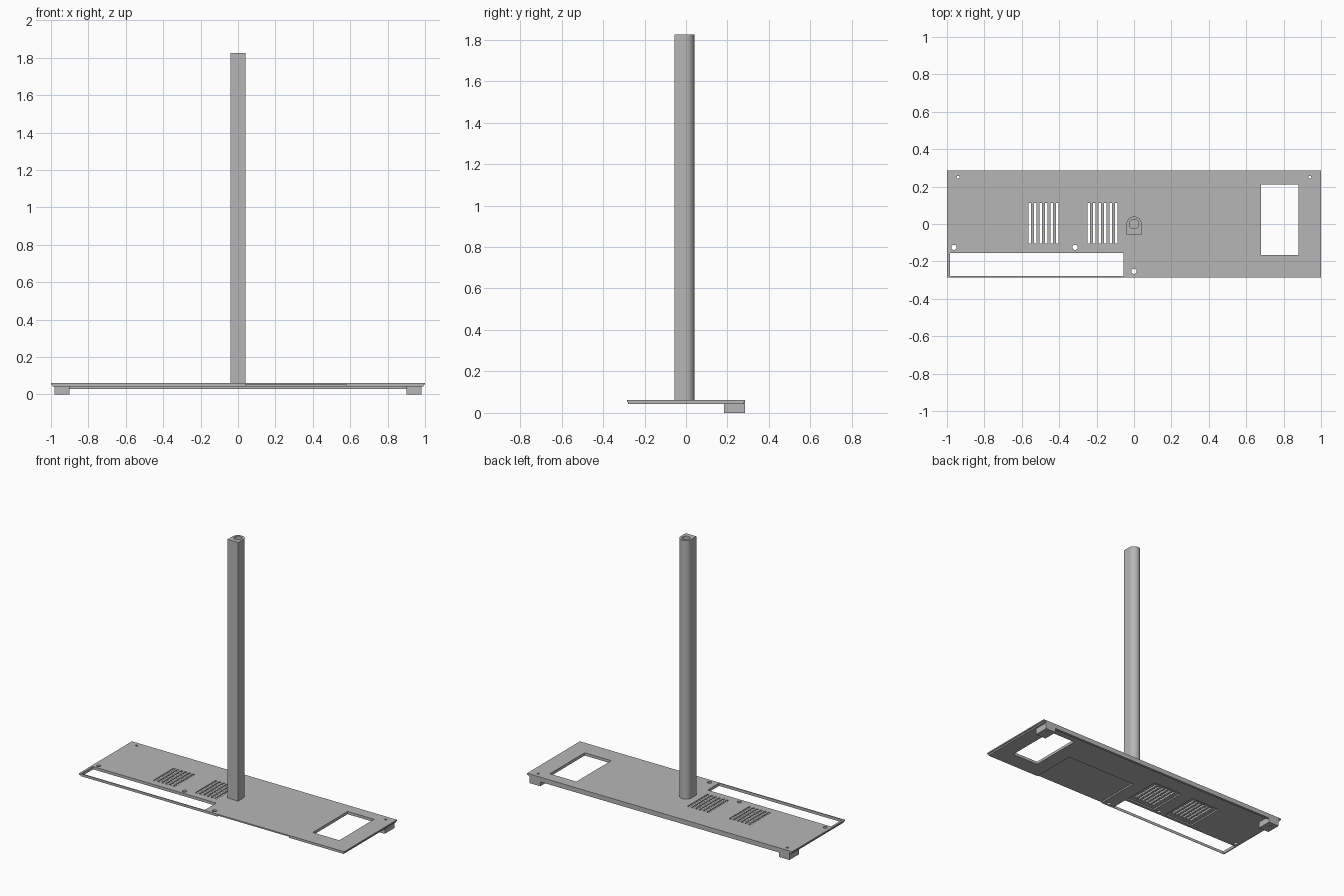
import bpy, bmesh, math
from mathutils import Matrix

if "Cube" in bpy.data.objects:
    bpy.data.objects.remove(bpy.data.objects["Cube"])

grey = bpy.data.materials.new("light_grey")
grey.diffuse_color = (0.47, 0.47, 0.47, 1)
grey.use_nodes = True
grey.node_tree.nodes["Principled BSDF"].inputs["Base Color"].default_value = grey.diffuse_color


def box(bm, x0, x1, y0, y1, z0, z1):
    m = Matrix.Translation(((x0 + x1) / 2, (y0 + y1) / 2, (z0 + z1) / 2))
    bmesh.ops.create_cube(bm, size=1, matrix=m @ Matrix.Diagonal((x1 - x0, y1 - y0, z1 - z0, 1)))


def cyl(bm, x, y, r, z0, z1, n=24):
    bmesh.ops.create_cone(bm, cap_ends=True, segments=n, radius1=r, radius2=r, depth=z1 - z0,
                          matrix=Matrix.Translation((x, y, (z0 + z1) / 2)))


def make(name, bm):
    bmesh.ops.recalc_face_normals(bm, faces=bm.faces[:])
    me = bpy.data.meshes.new(name)
    bm.to_mesh(me)
    bm.free()
    me.materials.append(grey)
    ob = bpy.data.objects.new(name, me)
    bpy.context.collection.objects.link(ob)
    return ob


def boolean(ob, other, op):
    mod = ob.modifiers.new(op, 'BOOLEAN')
    mod.operation, mod.solver, mod.object = op, 'EXACT', other
    bpy.context.view_layer.objects.active = ob
    bpy.ops.object.modifier_apply(modifier=mod.name)
    bpy.data.objects.remove(other)


TOP, MID, LOW = 0.062, 0.053, 0.043

# base plate: thin top sheet with a slightly inset lower tier and a rear skirt
bm = bmesh.new()
box(bm, -1, 1, -0.285, 0.285, MID, TOP)
plate = make("base_plate", bm)
bm = bmesh.new()
box(bm, -0.993, 0.993, -0.28, 0.28, LOW, MID + 0.003)
boolean(plate, make("lower_tier", bm), 'UNION')
bm = bmesh.new()
box(bm, -0.98, 0.98, 0.268, 0.285, 0.03, MID + 0.002)
boolean(plate, make("rear_skirt", bm), 'UNION')

# shallow recesses underneath
bm = bmesh.new()
box(bm, 0.04, 0.58, -0.4, 0.04, 0, MID)
for x in (-0.485, -0.168):
    box(bm, x - 0.11, x + 0.11, -0.135, 0.14, 0, MID)
boolean(plate, make("recess_cutter", bm), 'DIFFERENCE')

# openings, vent slots and holes
bm = bmesh.new()
box(bm, -0.985, -0.055, -0.278, -0.155, 0, 0.1)
box(bm, 0.68, 0.88, -0.165, 0.21, 0, 0.1)
for start in (-0.564, -0.249):
    for i in range(6):
        x = start + i * 0.0293
        box(bm, x, x + 0.014, -0.105, 0.112, 0, 0.1)
for x, y in ((-0.963, -0.125), (-0.315, -0.125), (0, -0.253)):
    cyl(bm, x, y, 0.014, 0, 0.1)
for x in (-0.94, 0.94):
    cyl(bm, x, 0.25, 0.008, 0, 0.1, 16)
boolean(plate, make("opening_cutter", bm), 'DIFFERENCE')

# drilled feet at the rear corners
feet = []
for side, x in (("left", -0.94), ("right", 0.94)):
    bm = bmesh.new()
    box(bm, x - 0.04, x + 0.04, 0.183, 0.285, 0, LOW)
    foot = make(side + "_foot", bm)
    bm = bmesh.new()
    cyl(bm, x, 0.25, 0.008, -0.1, 0.1, 16)
    boolean(foot, make("foot_cutter", bm), 'DIFFERENCE')
    feet.append(foot)

# hollow post: square front, half-round back
bm = bmesh.new()
pts = [(-0.04, -0.055), (0.04, -0.055)]
pts += [(0.04 * math.cos(a), 0.04 * math.sin(a)) for a in [math.pi * i / 20 for i in range(21)]]
f = bm.faces.new([bm.verts.new((x, y, TOP)) for x, y in pts])
r = bmesh.ops.extrude_face_region(bm, geom=[f])
bmesh.ops.translate(bm, vec=(0, 0, 1.826 - TOP),
                    verts=[v for v in r["geom"] if isinstance(v, bmesh.types.BMVert)])
post = make("post", bm)
bm = bmesh.new()
cyl(bm, 0, 0, 0.025, 0, 2, 32)
boolean(post, make("bore_cutter", bm), 'DIFFERENCE')

# smooth the round faces, keep the edges crisp
bpy.ops.object.select_all(action='DESELECT')
for ob in [plate, post] + feet:
    ob.select_set(True)
bpy.context.view_layer.objects.active = post
bpy.ops.object.shade_smooth_by_angle(angle=math.radians(30))
